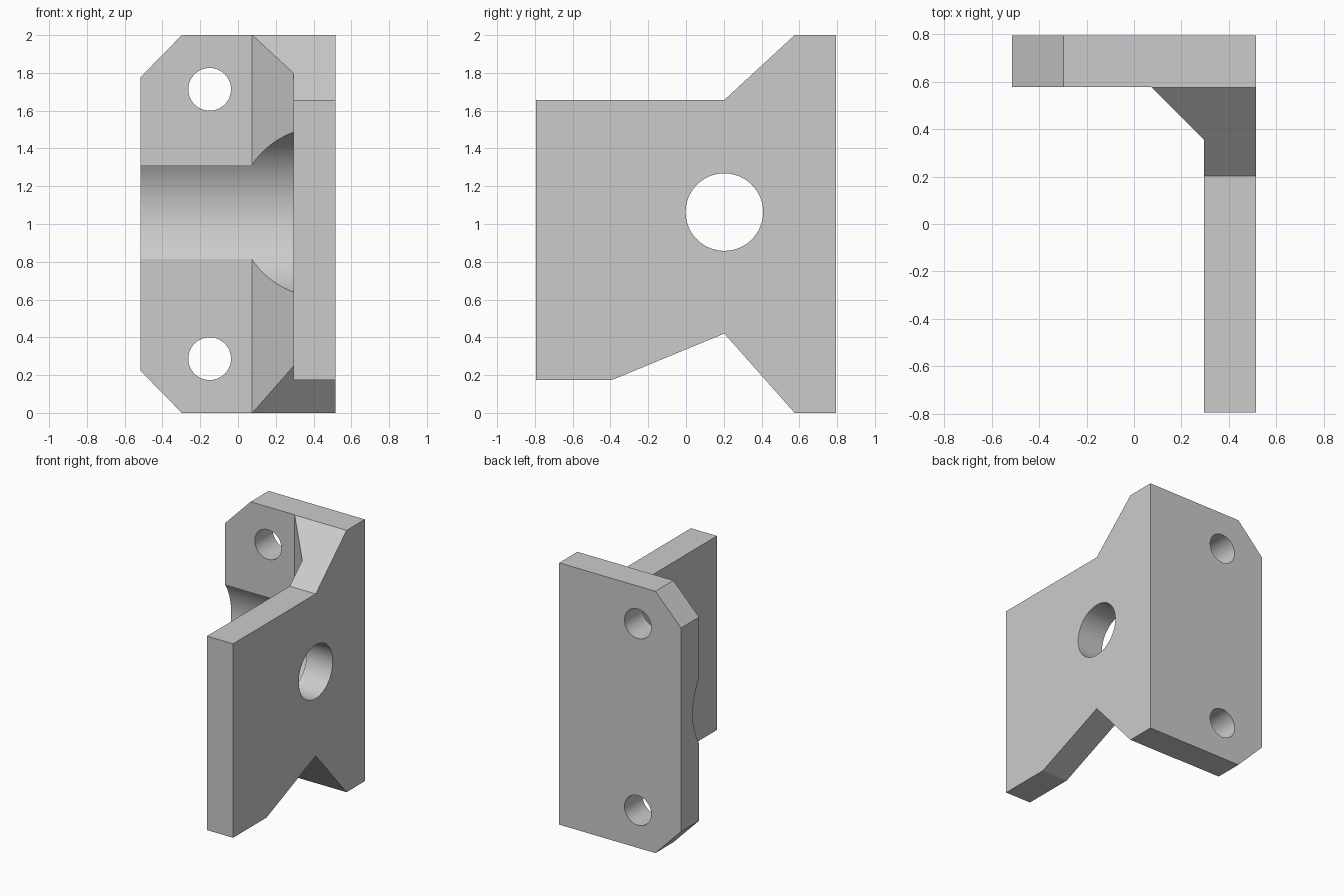
import bpy
import bmesh
from math import cos, sin, tau, radians

cube = bpy.data.objects.get("Cube")
if cube:
    bpy.data.objects.remove(cube, do_unlink=True)

HALF_W, HALF_D, HEIGHT = 0.515, 0.795, 2.0
INNER_X, INNER_Y = 0.295, 0.578      # inside faces of the two plates
BORE = (0.203, 1.063)                # bore axis, as y and z

grey = bpy.data.materials.new("plain grey")
grey.use_nodes = True
grey.diffuse_color = (0.6, 0.6, 0.6, 1)
grey.node_tree.nodes["Principled BSDF"].inputs["Base Color"].default_value = grey.diffuse_color


def prism(name, outline, axis, start, end):
    """Extrude a 2D outline along axis x, y or z."""
    place = {
        "x": lambda p, t: (t, p[0], p[1]),
        "y": lambda p, t: (p[0], t, p[1]),
        "z": lambda p, t: (p[0], p[1], t),
    }[axis]
    bm = bmesh.new()
    low = [bm.verts.new(place(p, start)) for p in outline]
    high = [bm.verts.new(place(p, end)) for p in outline]
    bm.faces.new(low)
    bm.faces.new(high)
    for i in range(len(outline)):
        j = (i + 1) % len(outline)
        bm.faces.new((low[i], low[j], high[j], high[i]))
    bmesh.ops.recalc_face_normals(bm, faces=bm.faces)
    mesh = bpy.data.meshes.new(name)
    bm.to_mesh(mesh)
    bm.free()
    mesh.materials.append(grey)
    obj = bpy.data.objects.new(name, mesh)
    bpy.context.collection.objects.link(obj)
    return obj


def circle(centre, radius, count=96):
    return [(centre[0] + radius * cos(tau * i / count),
             centre[1] + radius * sin(tau * i / count)) for i in range(count)]


def combine(target, tool, operation):
    """Apply a boolean and discard the helper."""
    tool.hide_render = True
    mod = target.modifiers.new("shape", "BOOLEAN")
    mod.operation, mod.solver, mod.object = operation, "EXACT", tool
    bpy.context.view_layer.objects.active = target
    bpy.ops.object.modifier_apply(modifier=mod.name)
    bpy.data.objects.remove(tool, do_unlink=True)


# L-shaped plan with the diagonal web in the inside corner
plan = [(HALF_W, -HALF_D), (HALF_W, HALF_D), (-HALF_W, HALF_D),
        (-HALF_W, INNER_Y), (0.073, INNER_Y), (INNER_X, 0.355), (INNER_X, -HALF_D)]
bracket = prism("angle_bracket", plan, "z", -0.1, HEIGHT + 0.1)

# Side outline: stepped top and notched underside
side = [(-HALF_D, 0.175), (-0.39, 0.175), (BORE[0], 0.42), (INNER_Y - 0.003, 0),
        (1, 0), (1, HEIGHT), (INNER_Y - 0.003, HEIGHT), (BORE[0], 1.657), (-HALF_D, 1.657)]
combine(bracket, prism("side_outline", side, "x", -1, 1), "INTERSECT")

# Clipped free corners of the mounting plate
front = [(-HALF_W, 0.222), (-0.298, 0), (1, 0), (1, HEIGHT),
         (-0.298, HEIGHT), (-HALF_W, HEIGHT - 0.222)]
front = [(-0.298, -0.0), (1, -0.1), (1, HEIGHT + 0.1), (-0.298, HEIGHT),
         (-HALF_W, HEIGHT - 0.222), (-HALF_W, 0.222)]
combine(bracket, prism("front_outline", front, "y", -1, 1), "INTERSECT")

# Round clearance relief, shaft bore and two bolt holes
combine(bracket, prism("relief_cutter", circle(BORE, 0.45), "x", -1, INNER_X), "DIFFERENCE")
combine(bracket, prism("bore_cutter", circle(BORE, 0.205), "x", 0, 1), "DIFFERENCE")
for z in (0.287, HEIGHT - 0.287):
    combine(bracket, prism("bolt_cutter", circle((-0.15, z), 0.113), "y", 0, 1), "DIFFERENCE")

bpy.ops.object.select_all(action="DESELECT")
bracket.select_set(True)
bpy.context.view_layer.objects.active = bracket
bpy.ops.object.shade_smooth_by_angle(angle=radians(20))
